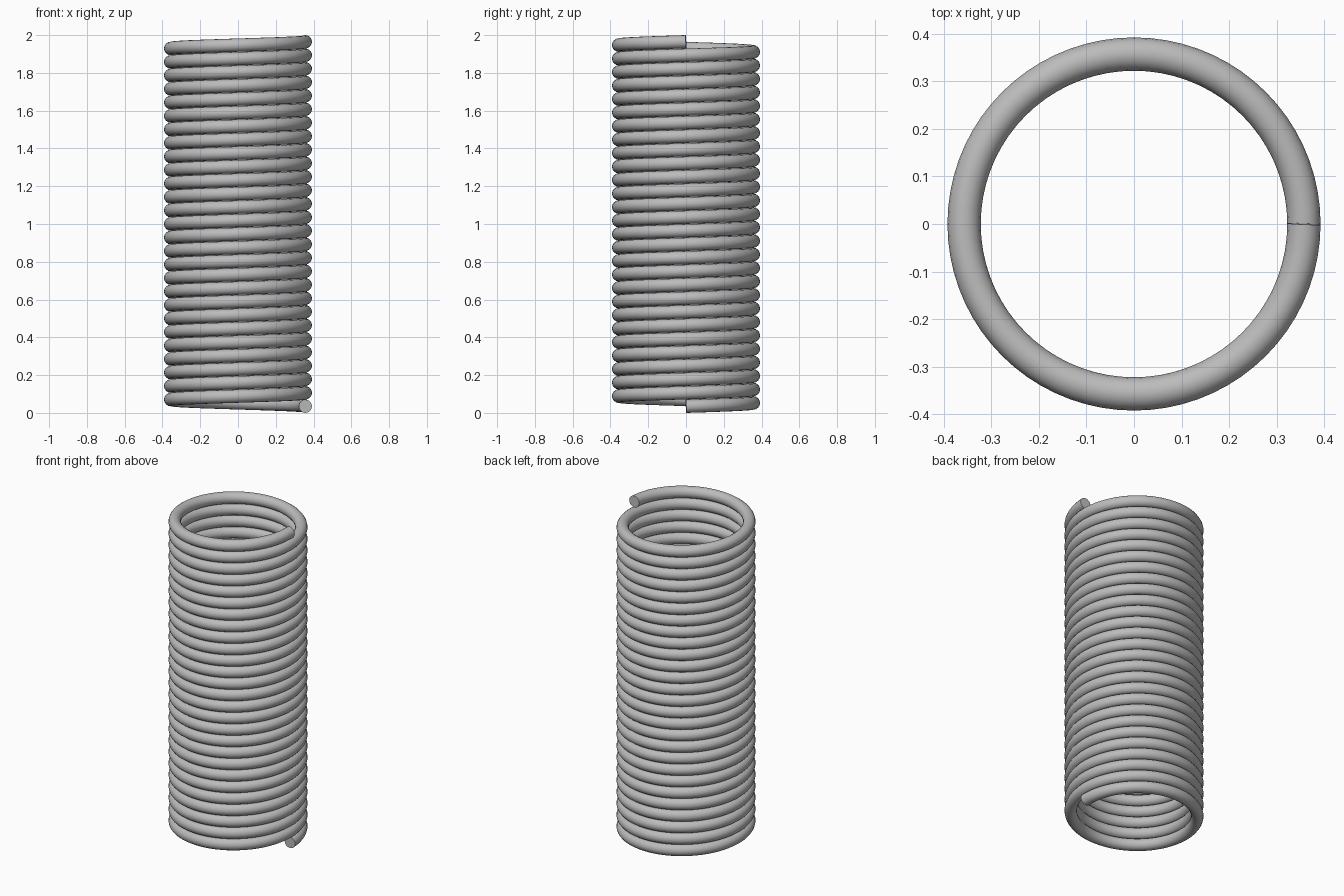
import bpy
import math

if "Cube" in bpy.data.objects:
    bpy.data.objects.remove(bpy.data.objects["Cube"], do_unlink=True)

TURNS, STEPS = 27, 72
COIL_R, WIRE_R, HEIGHT = 0.357, 0.035, 2.0

# Grey steel
steel = bpy.data.materials.new("grey steel")
steel.use_nodes = True
colour = (0.5, 0.5, 0.5, 1)
steel.diffuse_color = colour
steel.node_tree.nodes["Principled BSDF"].inputs["Base Color"].default_value = colour

# Helical path, rising counterclockwise from the +x side
path = bpy.data.curves.new("spring_coil", "CURVE")
path.dimensions = "3D"
path.twist_mode = "Z_UP"
path.bevel_depth = WIRE_R
path.bevel_resolution = 6
path.use_fill_caps = True
spline = path.splines.new("POLY")
count = TURNS * STEPS
spline.points.add(count)
for i, point in enumerate(spline.points):
    a = math.tau * i / STEPS
    z = WIRE_R + (HEIGHT - 2 * WIRE_R) * i / count
    point.co = (COIL_R * math.cos(a), COIL_R * math.sin(a), z, 1)

# Round wire swept along the path, as a mesh with flat cut ends
coil = bpy.data.objects.new("spring_coil", path)
bpy.context.collection.objects.link(coil)
path.materials.append(steel)
bpy.ops.object.select_all(action="DESELECT")
coil.select_set(True)
bpy.context.view_layer.objects.active = coil
bpy.ops.object.convert(target="MESH")

# Weld the caps to the wire and smooth everything but the cut edges
bpy.ops.object.mode_set(mode="EDIT")
bpy.ops.mesh.select_all(action="SELECT")
bpy.ops.mesh.remove_doubles(threshold=0.0001)
bpy.ops.mesh.normals_make_consistent(inside=False)
bpy.ops.object.mode_set(mode="OBJECT")
bpy.ops.object.shade_smooth_by_angle(angle=math.radians(40))
